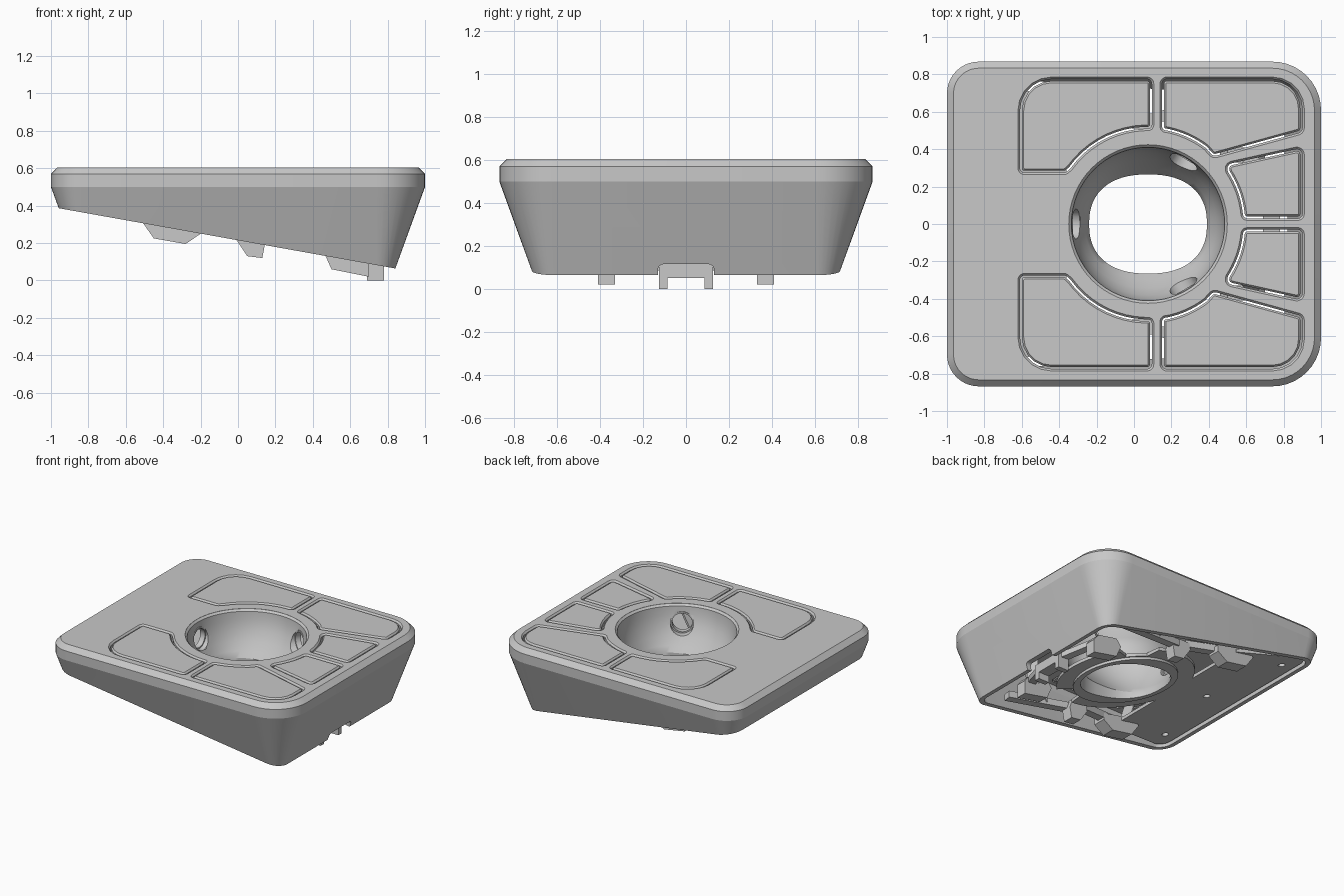
import bpy, bmesh, math
from mathutils import Vector

cube = bpy.data.objects.get("Cube")
if cube:
    bpy.data.objects.remove(cube)

grey = bpy.data.materials.new("plain grey")
grey.use_nodes = True
COLOUR = (0.58, 0.58, 0.58, 1)
grey.diffuse_color = COLOUR
grey.node_tree.nodes["Principled BSDF"].inputs["Base Color"].default_value = COLOUR

CX = 0.075            # bowl centre
TOP = 0.605
DRAFT = 0.364         # inward lean of the side walls


def floor(x):
    """Height of the sloping underside."""
    return 0.385 - 0.179 * (x + 0.95)


def loft(name, rings, closed=False):
    """Skin a list of equal rings, capped or closed on itself."""
    bm = bmesh.new()
    vs = [[bm.verts.new(p) for p in ring] for ring in rings]
    pairs = list(zip(vs, vs[1:])) + ([(vs[-1], vs[0])] if closed else [])
    n = len(vs[0])
    for a, b in pairs:
        for i in range(n):
            j = (i + 1) % n
            bm.faces.new((a[i], a[j], b[j], b[i]))
    if not closed:
        bm.faces.new(vs[0])
        bm.faces.new(vs[-1])
    bmesh.ops.recalc_face_normals(bm, faces=bm.faces)
    mesh = bpy.data.meshes.new(name)
    bm.to_mesh(mesh)
    bm.free()
    mesh.materials.append(grey)
    ob = bpy.data.objects.new(name, mesh)
    bpy.context.collection.objects.link(ob)
    return ob


def smooth(ob, degrees=30):
    bpy.ops.object.select_all(action='DESELECT')
    bpy.context.view_layer.objects.active = ob
    ob.select_set(True)
    bpy.ops.object.shade_smooth_by_angle(angle=math.radians(degrees))


def cut(ob, cutters):
    bpy.context.view_layer.objects.active = ob
    for c in cutters:
        m = ob.modifiers.new("cut", 'BOOLEAN')
        m.operation, m.solver, m.object = 'DIFFERENCE', 'EXACT', c
        bpy.ops.object.modifier_apply(modifier=m.name)
    for c in cutters:
        bpy.data.objects.remove(c)


def rounded(corners, seg=8):
    """Polygon with filleted corners (x, y, radius); zero keeps a point."""
    out = []
    for i, (x, y, r) in enumerate(corners):
        p = Vector((x, y))
        if r == 0:
            out.append(p)
            continue
        a = (Vector(corners[i - 1][:2]) - p).normalized()
        b = (Vector(corners[(i + 1) % len(corners)][:2]) - p).normalized()
        half = a.angle(b) / 2
        c = p + (a + b).normalized() * (r / math.sin(half))
        t = r / math.tan(half)
        v0, v1 = (p + a * t - c).normalized(), (p + b * t - c).normalized()
        out += [c + v0.slerp(v1, k / seg) * r for k in range(seg + 1)]
    return out


def offset(pts, d):
    """Move a counter-clockwise outline inward."""
    out = []
    for i, p in enumerate(pts):
        e0 = (p - pts[i - 1]).normalized()
        e1 = (pts[(i + 1) % len(pts)] - p).normalized()
        n0, n1 = Vector((-e0.y, e0.x)), Vector((-e1.y, e1.x))
        m = (n0 + n1).normalized()
        out.append(p + m * d / max(m.dot(n0), 0.5))
    return out


def at(pts, z):
    return [(p.x, p.y, z) for p in pts]


def case_outline(s):
    x, y = 1 - s, 0.868 - s
    r, l = max(0.26 - s, 0.02), max(0.17 - s, 0.02)
    return rounded([(-x, -y, l), (x, -y, r), (x, y, r), (-x, y, l)], 10)


def case_bottom():
    """Outline where the leaning walls meet the sloping underside."""
    pts = case_outline(0.1)
    for _ in range(5):
        pts = [case_outline(DRAFT * (0.5 - floor(p.x)))[i] for i, p in enumerate(pts)]
    return pts


def on_slope(pts, dz):
    return [(p.x, p.y, floor(p.x) + dz) for p in pts]


def circle(r, n=64, squash=0.0):
    """Circle round the bowl axis; squash shortens y and squares the corners."""
    def bulge(v):
        return math.copysign(abs(v) ** (1 - squash), v)
    return [Vector((CX + r * bulge(math.cos(a)), (r - squash / 3) * bulge(math.sin(a))))
            for a in (2 * math.pi * k / n for k in range(n))]


# Case: chamfered top, leaning walls, hollow underneath
bottom = case_bottom()
case = loft("case", [at(case_outline(0.035), TOP), at(case_outline(0), 0.57),
                     at(case_outline(0), 0.5), on_slope(bottom, 0)])
cavity = loft("cavity", [at(case_outline(0.06), 0.54), at(case_outline(0.05), 0.5),
                         on_slope(offset(bottom, 0.045), -0.03)])
bore = loft("bore", [at(circle(0.424), 0.3), at(circle(0.424), 0.7)])
notch_shape = rounded([(-0.13, -0.1, 0.01), (0.13, -0.1, 0.01),
                       (0.13, 0.115, 0.025), (-0.13, 0.115, 0.025)])
notch = loft("notch", [[(x, p.x, p.y) for p in notch_shape] for x in (0.7, 1.1)])


# Top panels: outlines follow an arc around the bowl
def arc(a0, a1, n=9):
    angles = [math.radians(a0 + (a1 - a0) * k / n) for k in range(n + 1)]
    return [(CX + 0.5 * math.cos(a), 0.5 * math.sin(a), 0) for a in angles]


wide = [(-0.62, 0.265, 0.035), (-0.36, 0.265, 0.04)] + arc(144, 92) \
    + [(0.105, 0.5, 0.03), (0.105, 0.785, 0.035), (-0.62, 0.785, 0.18)]
outer = [(0.14, 0.495, 0.03)] + arc(78, 50)[:-1] + [(0.42, 0.35, 0.04), (0.91, 0.485, 0.04),
                                                   (0.91, 0.785, 0.17), (0.14, 0.785, 0.035)]
inner = [(0.575, 0.02, 0.035), (0.91, 0.02, 0.035), (0.91, 0.42, 0.04), (0.477, 0.325, 0.04)] \
    + arc(33, 7)
panel_cutters = []
for label, corners in (("wide", wide), ("outer", outer), ("inner", inner)):
    for side in ("front", "back"):
        pts = rounded(corners, 5)
        if side == "front":
            pts = [Vector((p.x, -p.y)) for p in reversed(pts)]
        wall, gap, face = offset(pts, 0.01), offset(pts, 0.02), offset(pts, 0.03)
        panel_cutters.append(loft("panel_cutter", [
            at(offset(pts, -0.01), TOP + 0.01), at(wall, TOP - 0.012), at(wall, 0.5)]))
        smooth(loft(f"{side}_{label}_panel",
                    [at(face, TOP), at(gap, TOP - 0.012), at(gap, 0.54)]))
cut(case, [cavity, bore, notch] + panel_cutters)
smooth(case, 15)

# Bowl: curved wall narrowing to a slightly flattened opening
inside = [(0.425, TOP, 0), (0.41, 0.59, 0), (0.405, 0.53, 0), (0.39, 0.46, 0.03),
          (0.365, 0.39, 0.07), (0.335, 0.33, 0.12), (0.315, 0.29, 0.15)]
rings = [at(circle(r, squash=s), z) for r, z, s in inside]
rings.append(on_slope(circle(0.315, squash=0.15), 0))
rings.append(on_slope(circle(0.36), 0))
rings += [at(circle(r + 0.04), z) for r, z, _ in reversed(inside[2:])]
rings.append(at(circle(0.428), 0.6))
bowl = loft("bowl", rings, closed=True)


def tube_ring(r, d, angle, z=0.47, n=32):
    """Ring around a radial axis at distance d from the bowl centre."""
    out_dir = Vector((math.cos(angle), math.sin(angle), 0))
    across = Vector((-out_dir.y, out_dir.x, 0))
    return [Vector((CX, 0, z)) + out_dir * d + across * r * math.cos(t)
            + Vector((0, 0, r * math.sin(t))) for t in (2 * math.pi * k / n for k in range(n))]


angles = [math.radians(a) for a in (60, 180, 300)]
cut(bowl, [loft("port", [tube_ring(0.08, 0.3, a), tube_ring(0.08, 0.55, a)]) for a in angles])
smooth(bowl)
for a in angles:
    sleeve = loft("port_sleeve", [tube_ring(r, d, a) for r, d in
                                  ((0.082, 0.4), (0.07, 0.4), (0.07, 0.44), (0.082, 0.44))], True)
    smooth(sleeve)

# Base plate under the plain end, with screw holes, and a collar around the bowl
plate_edge = [Vector((min(p.x, -0.36), p.y)) for p in offset(bottom, 0.05)]
plate = loft("base_plate", [on_slope(plate_edge, 0.02), on_slope(plate_edge, 0.045)])
holes = []
for x, y in ((-0.8, 0.62), (-0.8, -0.62), (-0.65, 0)):
    ring = [Vector((x - CX, y)) + p for p in circle(0.024, 20)]
    holes.append(loft("screw_hole", [at(ring, 0.1), at(ring, 0.5)]))
cut(plate, holes)
# The collar steps inward below the two open ports
near, far = circle(0.37), circle(0.475)
rim = [n if abs(abs((f - Vector((CX, 0))).angle_signed(Vector((1, 0)))) - math.pi / 3) < 0.24
       else f for n, f in zip(near, far)]
loft("bowl_collar", [on_slope(pts, z) for pts, z in
                     ((circle(0.345), 0.02), (rim, 0.02), (rim, 0.045), (circle(0.345), 0.045))],
     True)


# Clips and spring arms beneath the panels, mirrored front to back
def beam(name, a, b, w, h):
    a, b = Vector(a), Vector(b)
    side = (b - a).cross(Vector((0, 0, 1))).normalized() * w / 2
    up = Vector((0, 0, h))
    loft(name, [[p - side, p + side, p + side + up, p - side + up] for p in (a, b)])


clips = {
    "wide_clip": ([(-0.51, 0.31), (-0.45, 0.225), (-0.28, 0.195), (-0.2, 0.25), (-0.2, 0.3),
                   (-0.5, 0.36)], 0.56, 0.66),
    "outer_clip": ([(-0.01, 0.22), (0.05, 0.13), (0.13, 0.12), (0.145, 0.2), (0.12, 0.27),
                    (0, 0.27)], 0.51, 0.59),
    "inner_clip": ([(0.46, 0.15), (0.5, 0.06), (0.7, 0.02), (0.7, 0.12), (0.66, 0.17),
                    (0.5, 0.2)], 0.33, 0.41)}
for s in (1, -1):
    for name, (profile, y0, y1) in clips.items():
        loft(name, [[(x, s * y, z) for x, z in profile] for y in (y0, y1)])
    beam("wide_strut", (-0.42, s * 0.61, 0.3), (-0.5, s * 0.62, 0.54), 0.1, 0.03)
    beam("wide_arm", (-0.3, s * 0.61, 0.28), (0.02, s * 0.55, 0.24), 0.06, 0.05)
    beam("outer_arm", (0.1, s * 0.57, 0.21), (0.6, s * 0.64, 0.15), 0.06, 0.05)
    beam("inner_arm", (0.62, s * 0.37, 0.13), (0.74, s * 0.08, 0.08), 0.06, 0.04)
    beam("outer_strut", (0.3, s * 0.6, 0.2), (0.52, s * 0.62, 0.54), 0.08, 0.03)
    beam("inner_strut", (0.6, s * 0.36, 0.14), (0.72, s * 0.25, 0.54), 0.08, 0.03)

# Latch arch at the deep end
arch = [(-0.125, 0), (-0.085, 0), (-0.085, 0.05), (0.085, 0.05), (0.085, 0),
        (0.125, 0), (0.125, 0.118), (-0.125, 0.118)]
loft("latch_arch", [[(x, y, z) for y, z in arch] for x in (0.69, 0.78)])
